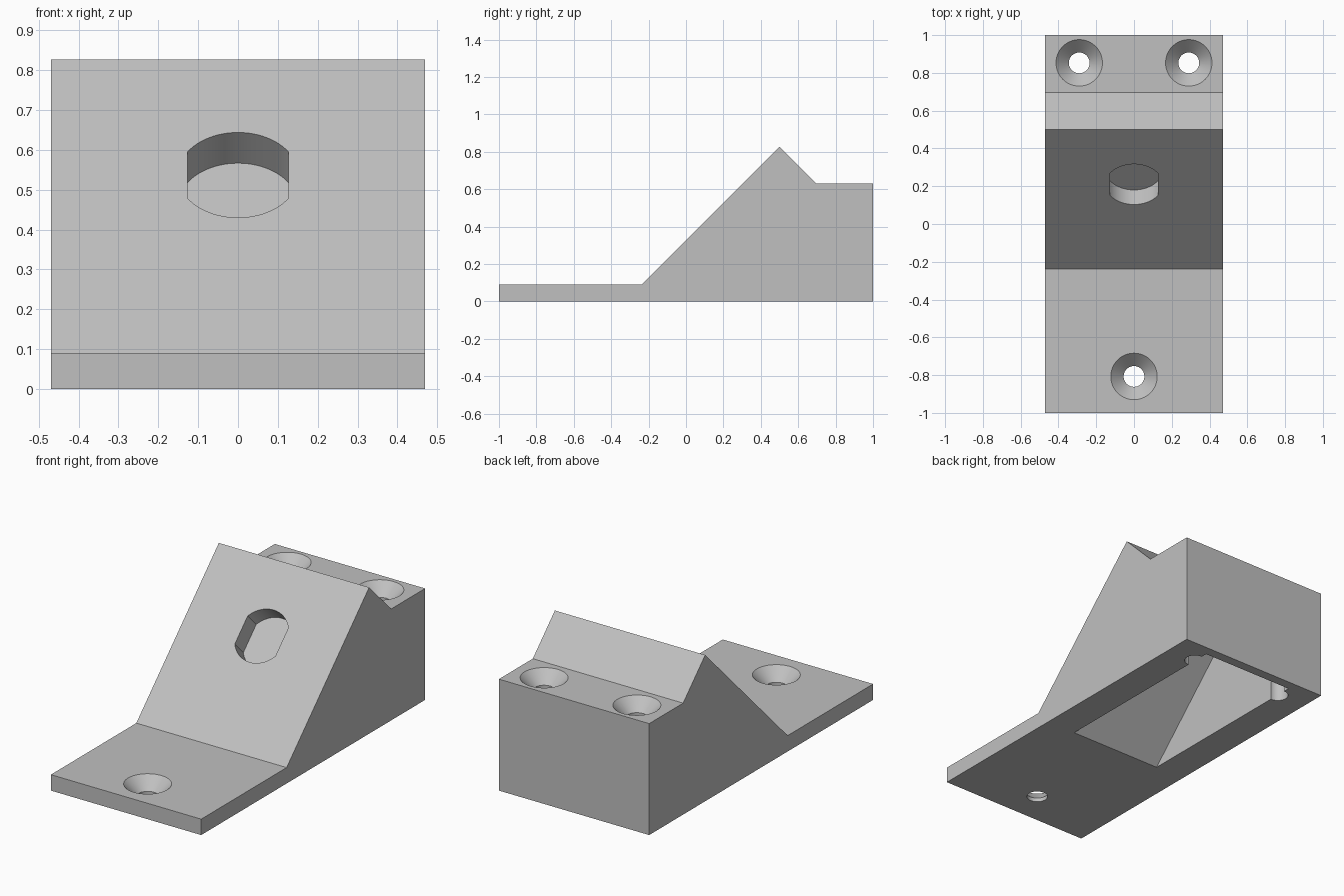
import bpy
import bmesh
from math import sin, cos, pi, acos
from mathutils import Matrix, Vector

cube = bpy.data.objects.get("Cube")
if cube:
    bpy.data.objects.remove(cube, do_unlink=True)

grey = bpy.data.materials.new("plain grey")
grey.use_nodes = True
grey.diffuse_color = (0.53, 0.53, 0.53, 1)
grey.node_tree.nodes["Principled BSDF"].inputs["Base Color"].default_value = (0.53, 0.53, 0.53, 1)


def loft(name, rings):
    """Closed solid through a list of rings with equal point counts."""
    bm = bmesh.new()
    loops = [[bm.verts.new(p) for p in ring] for ring in rings]
    bm.faces.new(loops[0])
    bm.faces.new(loops[-1])
    n = len(loops[0])
    for a, b in zip(loops, loops[1:]):
        for i in range(n):
            j = (i + 1) % n
            bm.faces.new((a[i], a[j], b[j], b[i]))
    bmesh.ops.recalc_face_normals(bm, faces=bm.faces)
    mesh = bpy.data.meshes.new(name)
    bm.to_mesh(mesh)
    bm.free()
    mesh.materials.append(grey)
    obj = bpy.data.objects.new(name, mesh)
    bpy.context.collection.objects.link(obj)
    return obj


def side_prism(name, profile, half_width):
    """Extrude a (y, z) profile across x."""
    return loft(name, [[(x, y, z) for y, z in profile] for x in (-half_width, half_width)])


def screw_hole(name, x, y, top):
    """Countersunk hole cutter: straight shaft with a 45 degree cone."""
    shaft, head, over = 0.055, 0.123, 0.03
    steps = [(shaft, -0.1), (shaft, top - head + shaft), (head + over, top + over)]
    turn = [2 * pi * i / 64 for i in range(64)]
    return loft(name, [[(x + r * cos(a), y + r * sin(a), z) for a in turn] for r, z in steps])


# Wedge body with a front plate, ramp, peak and rear shelf
base, shelf = 0.09, 0.63
body = side_prism("wedge_body", [(-1, 0), (-1, base), (-0.237, base), (0.5, 0.827),
                                 (0.697, shelf), (1, shelf), (1, 0)], 0.47)

# Hollow underside that follows the ramp
cavity = side_prism("cavity_cutter", [(-0.255, -0.1), (0.385, 0.54), (0.945, 0.54), (0.945, -0.1)], 0.288)

# Blind round pocket with two flat sides, square to the ramp
radius, flat, depth = 0.151, 0.127, 0.109
start = acos(flat / radius)
arc = [start + (pi - 2 * start) * i / 24 for i in range(25)]
outline = [(radius * cos(a), radius * sin(a)) for a in arc + [a + pi for a in arc]]
along = Vector((0, 1, 1)).normalized()
normal = Vector((0, -1, 1)).normalized()
centre = Vector((0, 0.21, 0.537))
pocket = loft("pocket_cutter", [[centre + Vector((u, 0, 0)) + along * v + normal * w for u, v in outline]
                                for w in (-depth, 0.1)])

# Countersunk screw holes
holes = [screw_hole("front_hole_cutter", 0, -0.807, base)]
holes += [screw_hole("rear_hole_cutter", side * 0.29, 0.853, shelf) for side in (-1, 1)]

# Cut everything out of the body
bpy.context.view_layer.objects.active = body
for cutter in [cavity, pocket] + holes:
    mod = body.modifiers.new(cutter.name, 'BOOLEAN')
    mod.operation = 'DIFFERENCE'
    mod.solver = 'EXACT'
    mod.object = cutter
    bpy.ops.object.modifier_apply(modifier=mod.name)
    bpy.data.objects.remove(cutter, do_unlink=True)

bpy.ops.object.select_all(action='DESELECT')
body.select_set(True)
bpy.ops.object.shade_smooth_by_angle(angle=pi / 6)
